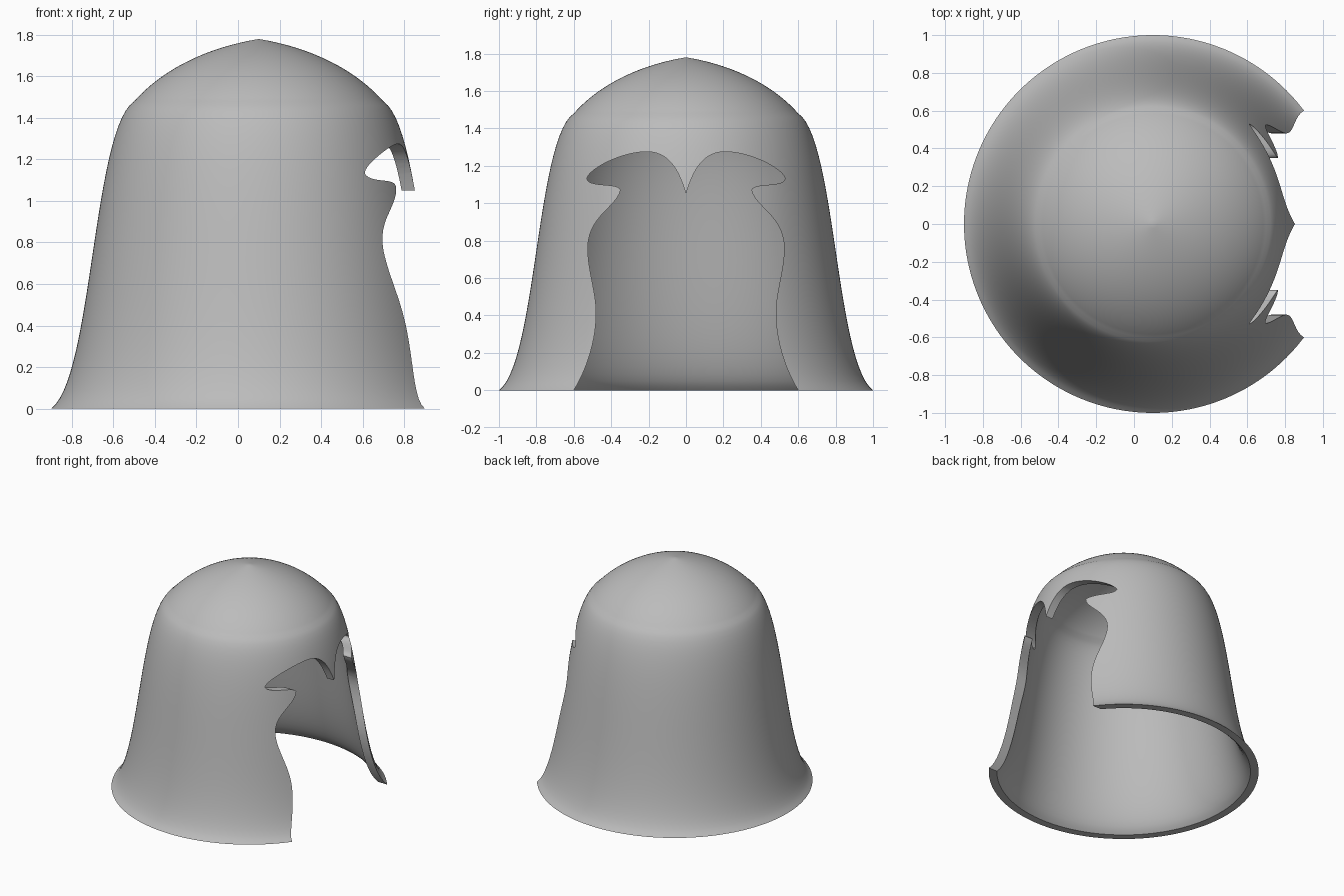
import bpy
import bmesh
from math import radians, tau
from mathutils import Vector
from mathutils.geometry import interpolate_bezier

AXIS_X = 0.1      # centre line of the bell
SEGMENTS = 160

if "Cube" in bpy.data.objects:
    bpy.data.objects.remove(bpy.data.objects["Cube"], do_unlink=True)


def bezier_chain(points, steps):
    """Points are anchor, handle, handle, anchor, handle, handle, anchor..."""
    pts = [Vector((a, 0, b)) for a, b in points]
    path = [pts[0]]
    for i in range(0, len(pts) - 1, 3):
        path += interpolate_bezier(*pts[i:i + 4], steps)[1:]
    return path


def make_object(name, bm):
    bmesh.ops.recalc_face_normals(bm, faces=bm.faces)
    mesh = bpy.data.meshes.new(name)
    bm.to_mesh(mesh)
    bm.free()
    obj = bpy.data.objects.new(name, mesh)
    bpy.context.collection.objects.link(obj)
    return obj


# Helmet shell: outer and inner profiles (radius, height) spun round the axis
outer = bezier_chain([(1, 0), (0.8, 0.15), (0.8, 1.35), (0.6, 1.48),
                      (0.45, 1.65), (0.22, 1.745), (0, 1.78)], 28)
inner = bezier_chain([(0.94, 0), (0.74, 0.15), (0.74, 1.3), (0.55, 1.43),
                      (0.42, 1.59), (0.2, 1.685), (0, 1.72)], 28)
bm = bmesh.new()
for line in (outer, inner):
    verts = [bm.verts.new(p) for p in line]
    for a, b in zip(verts, verts[1:]):
        bm.edges.new((a, b))
    line[:] = verts
bm.edges.new((outer[0], inner[0]))
bmesh.ops.spin(bm, geom=bm.verts[:] + bm.edges[:], cent=(0, 0, 0), axis=(0, 0, 1),
               angle=tau, steps=SEGMENTS, use_merge=True)
bmesh.ops.remove_doubles(bm, verts=bm.verts, dist=0.0005)
bmesh.ops.translate(bm, verts=bm.verts, vec=(AXIS_X, 0, 0))
helmet = make_object("helmet_shell", bm)

# Face opening: half outline (side, height), mirrored and pushed through the wall
half = bezier_chain([(0.6, 0), (0.53, 0.11), (0.48, 0.27), (0.48, 0.41),
                     (0.48, 0.53), (0.525, 0.64), (0.525, 0.76),
                     (0.525, 0.93), (0.37, 0.98), (0.35, 1.07),
                     (0.36, 1.115), (0.53, 1.08), (0.53, 1.135),
                     (0.51, 1.19), (0.34, 1.275), (0.21, 1.275),
                     (0.09, 1.275), (0.04, 1.18), (0, 1.05)], 14)
outline = [(0.6, -0.2)] + [(p.x, p.z) for p in half]
outline += [(-y, z) for y, z in reversed(outline[:-1])]
bm = bmesh.new()
face = bm.faces.new([bm.verts.new((0.3, y, z)) for y, z in outline])
wall = bmesh.ops.extrude_face_region(bm, geom=[face])
bmesh.ops.translate(bm, vec=(1, 0, 0),
                    verts=[v for v in wall["geom"] if isinstance(v, bmesh.types.BMVert)])
cutter = make_object("face_opening_cutter", bm)
cutter.hide_render = True

bpy.context.view_layer.objects.active = helmet
helmet.select_set(True)
cut = helmet.modifiers.new("face_opening", 'BOOLEAN')
cut.operation = 'DIFFERENCE'
cut.solver = 'EXACT'
cut.object = cutter
bpy.ops.object.modifier_apply(modifier=cut.name)
bpy.data.objects.remove(cutter, do_unlink=True)

# Plain grey metal
grey = bpy.data.materials.new("plain_grey")
grey.use_nodes = True
colour = (0.5, 0.5, 0.5, 1)
grey.diffuse_color = colour
grey.node_tree.nodes["Principled BSDF"].inputs["Base Color"].default_value = colour
helmet.data.materials.clear()
helmet.data.materials.append(grey)
bpy.ops.object.shade_smooth_by_angle(angle=radians(35))
